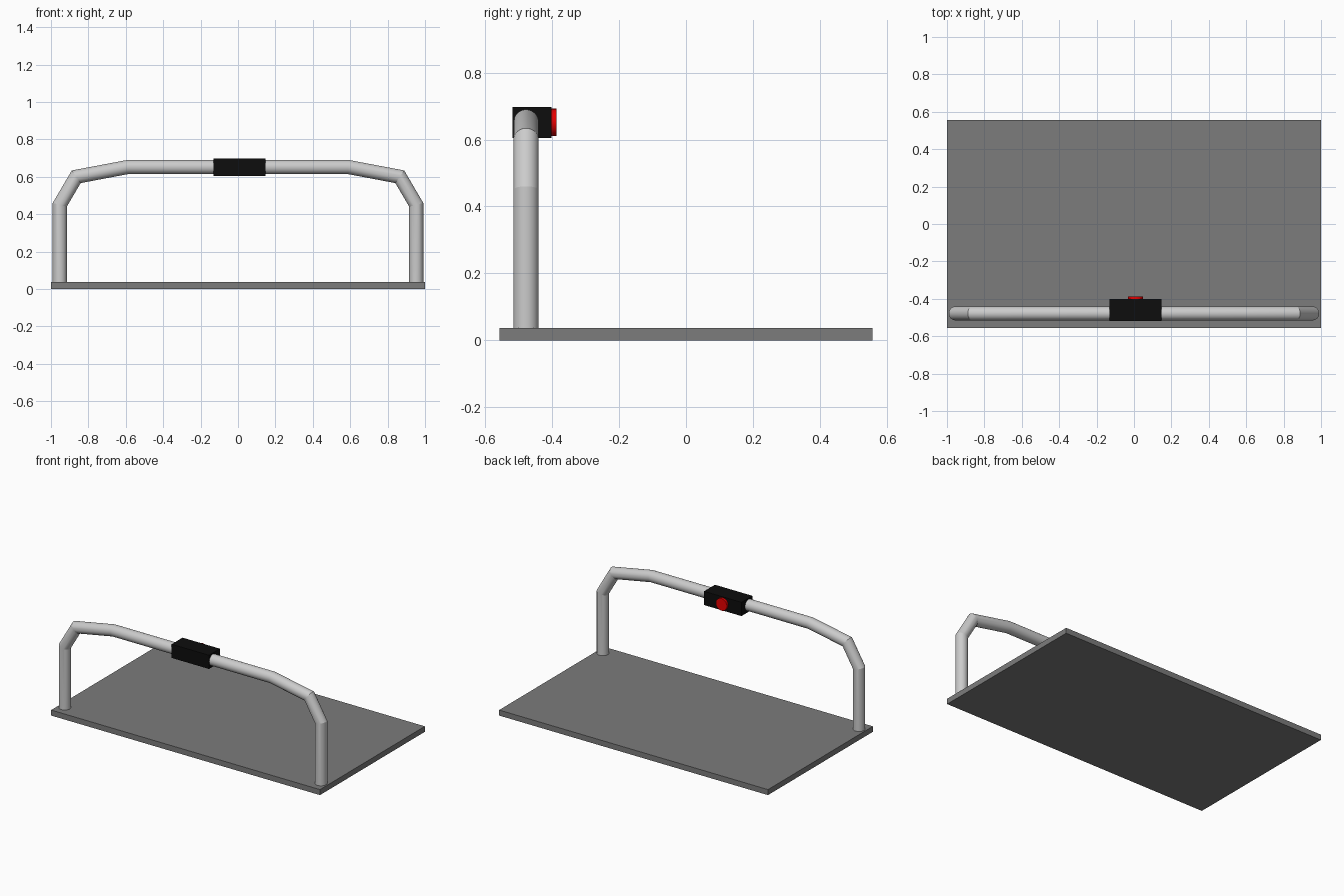
import bpy, bmesh, math
from mathutils import Vector

if "Cube" in bpy.data.objects:
    bpy.data.objects.remove(bpy.data.objects["Cube"])


def paint(obj, name, rgb):
    mat = bpy.data.materials.new(name)
    mat.diffuse_color = (*rgb, 1)
    mat.use_nodes = True
    mat.node_tree.nodes["Principled BSDF"].inputs["Base Color"].default_value = mat.diffuse_color
    obj.data.materials.append(mat)


def box(name, lo, hi):
    lo, hi = Vector(lo), Vector(hi)
    bpy.ops.mesh.primitive_cube_add(size=1, location=(lo + hi) / 2)
    obj = bpy.context.object
    obj.name = name
    obj.scale = hi - lo
    bpy.ops.object.transform_apply(location=False, rotation=False, scale=True)
    return obj


def smooth(obj, degrees):
    bpy.ops.object.select_all(action='DESELECT')
    obj.select_set(True)
    bpy.context.view_layer.objects.active = obj
    bpy.ops.object.shade_smooth_by_angle(angle=math.radians(degrees))


def mitred_tube(name, path, y, radius, sides=32):
    """Round tube along an (x, z) path, with mitred rings at each bend."""
    pts = [Vector((x, y, z)) for x, z in path]
    bm = bmesh.new()
    rings = []
    for i, p in enumerate(pts):
        before = (p - pts[max(i - 1, 0)]).normalized()
        after = (pts[min(i + 1, len(pts) - 1)] - p).normalized()
        tangent = (before + after).normalized()
        normal = Vector((-tangent.z, 0, tangent.x))
        stretch = 1 / max(tangent.dot(before), tangent.dot(after))
        ring = []
        for k in range(sides):
            a = 2 * math.pi * k / sides
            offset = normal * (math.cos(a) * stretch) + Vector((0, math.sin(a), 0))
            ring.append(bm.verts.new(p + offset * radius))
        rings.append(ring)
    for r0, r1 in zip(rings, rings[1:]):
        for k in range(sides):
            j = (k + 1) % sides
            bm.faces.new((r0[k], r0[j], r1[j], r1[k]))
    bm.faces.new(rings[0])
    bm.faces.new(rings[-1])
    bmesh.ops.recalc_face_normals(bm, faces=bm.faces)
    mesh = bpy.data.meshes.new(name)
    bm.to_mesh(mesh)
    bm.free()
    obj = bpy.data.objects.new(name, mesh)
    bpy.context.collection.objects.link(obj)
    return obj


# Flat base plate
plate = box("base_plate", (-1, -0.557, 0), (1, 0.557, 0.037))
paint(plate, "plate_grey", (0.2, 0.2, 0.2))

# Bent handle bar, mirrored about the centre
half = [(-0.953, 0.025), (-0.953, 0.45), (-0.865, 0.6), (-0.59, 0.652)]
path = half + [(-x, z) for x, z in reversed(half)]
bar = mitred_tube("handle_bar", path, -0.478, 0.0375)
smooth(bar, 12)

# Switch housing around the bar
housing = box("switch_housing", (-0.131, -0.518, 0.605), (0.147, -0.402, 0.697))
paint(housing, "housing_black", (0.004, 0.004, 0.004))

# Red push button on the rear face
bpy.ops.mesh.primitive_cylinder_add(vertices=32, radius=0.041, depth=0.03,
                                    location=(0.008, -0.402, 0.651),
                                    rotation=(math.pi / 2, 0, 0))
button = bpy.context.object
button.name = "push_button"
paint(button, "button_red", (0.8, 0.0, 0.0))
smooth(button, 30)
